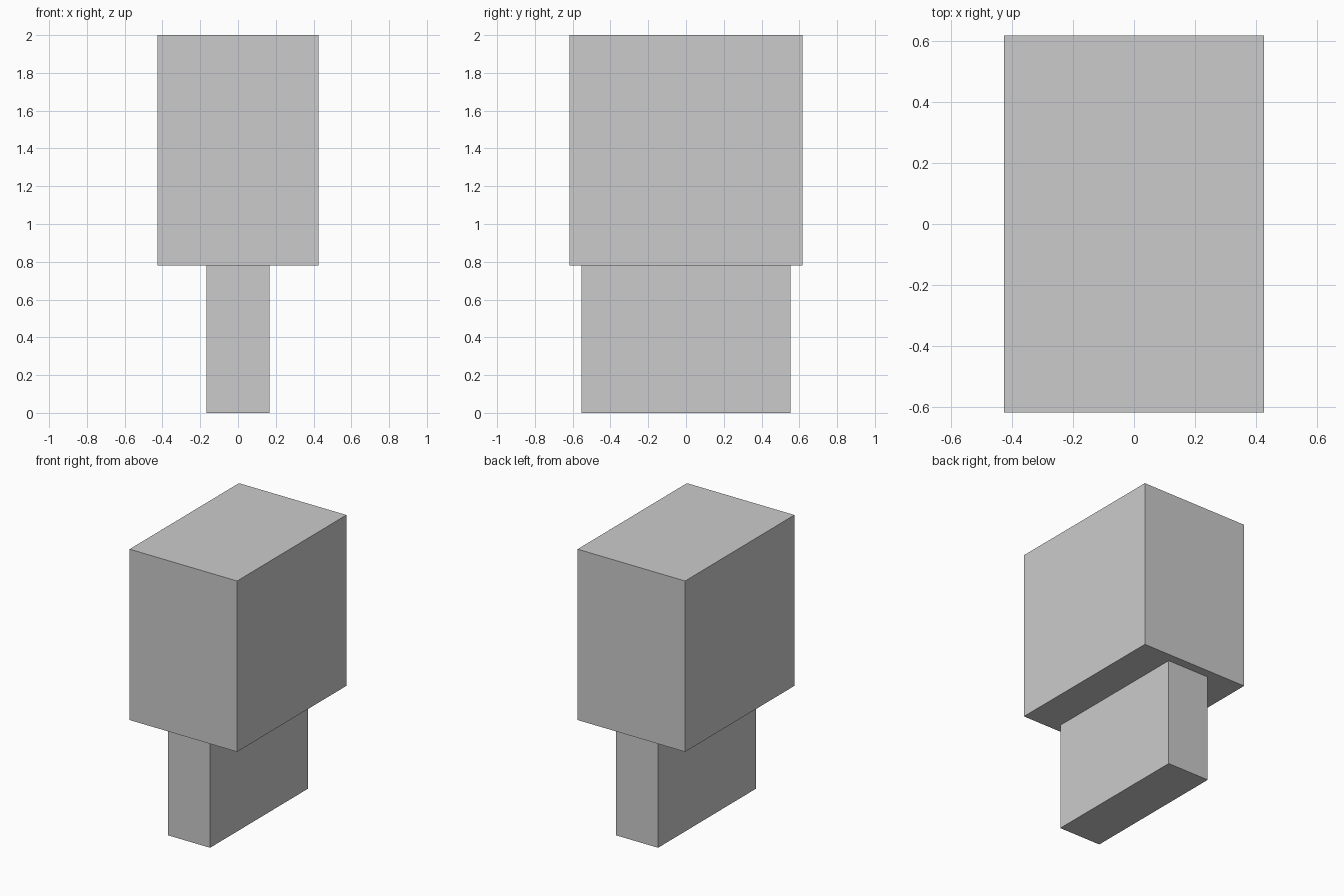
import bpy

if "Cube" in bpy.data.objects:
    bpy.data.objects.remove(bpy.data.objects["Cube"])


def box(name, width, depth, z0, z1):
    """Centred block spanning z0 to z1."""
    bpy.ops.mesh.primitive_cube_add(size=1, location=(0, 0, (z0 + z1) / 2))
    ob = bpy.context.object
    ob.name = name
    ob.scale = (width, depth, z1 - z0)
    bpy.ops.object.transform_apply(location=False, rotation=False, scale=True)
    return ob


JOINT_Z = 0.779

# Narrow lower block
box("lower_block", 0.334, 1.107, 0, JOINT_Z)

# Wide upper block resting on it
box("upper_block", 0.85, 1.235, JOINT_Z, 2)
